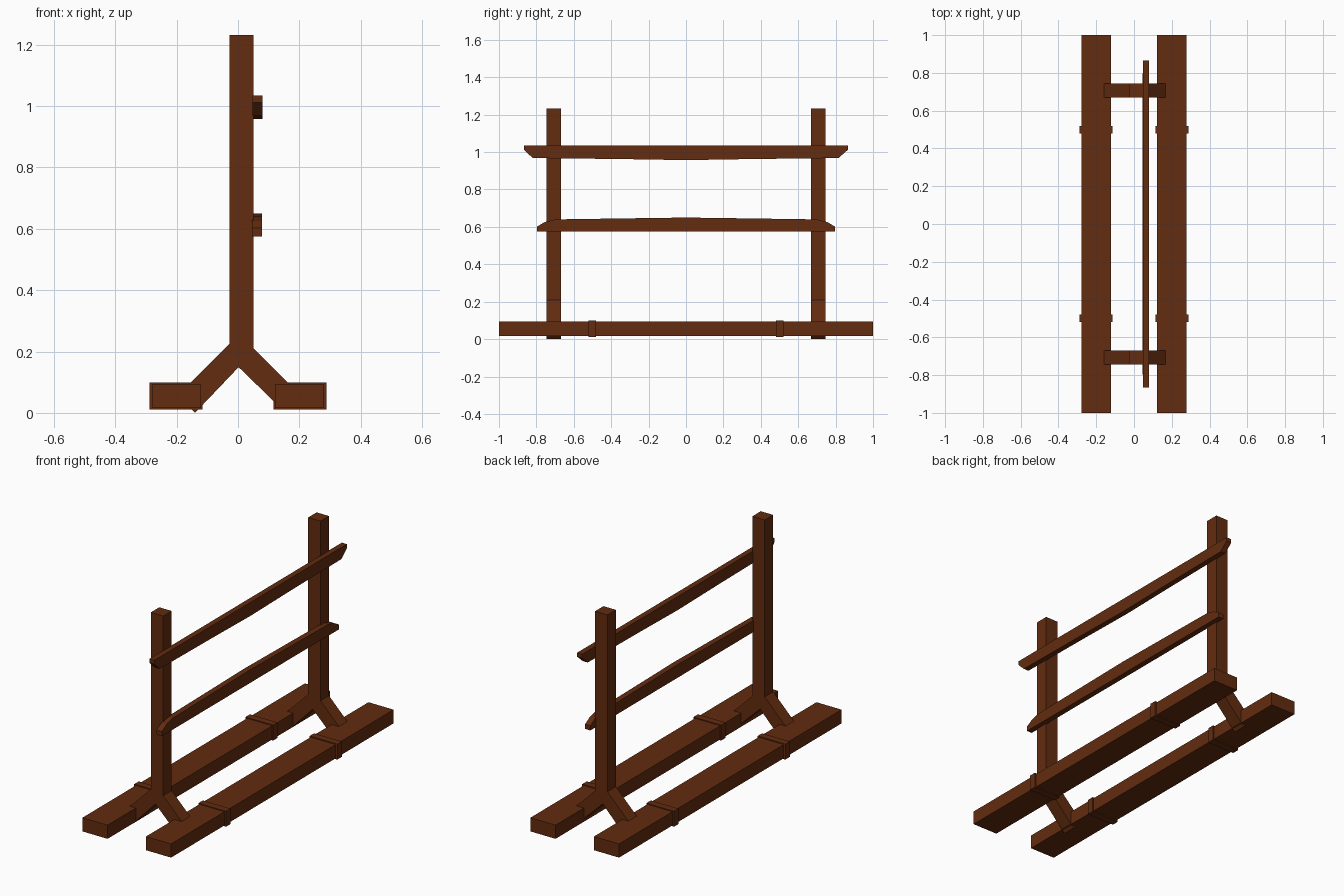
import bpy, bmesh

if "Cube" in bpy.data.objects:
    bpy.data.objects.remove(bpy.data.objects["Cube"])

wood = bpy.data.materials.new("dark_brown_wood")
wood.diffuse_color = (0.125, 0.025, 0.005, 1)
wood.use_nodes = True
wood.node_tree.nodes["Principled BSDF"].inputs["Base Color"].default_value = wood.diffuse_color


def prism(name, profile, to_a, to_b):
    """Extrude a 2D profile between two mapped end positions."""
    bm = bmesh.new()
    a = [bm.verts.new(to_a(u, v)) for u, v in profile]
    b = [bm.verts.new(to_b(u, v)) for u, v in profile]
    n = len(profile)
    bm.faces.new(a)
    bm.faces.new(b[::-1])
    for i in range(n):
        j = (i + 1) % n
        bm.faces.new((a[i], b[i], b[j], a[j]))
    bmesh.ops.recalc_face_normals(bm, faces=bm.faces[:])
    me = bpy.data.meshes.new(name)
    bm.to_mesh(me)
    bm.free()
    me.materials.append(wood)
    ob = bpy.data.objects.new(name, me)
    bpy.context.collection.objects.link(ob)
    return ob


def along_y(name, profile, y0, y1):
    return prism(name, profile, lambda x, z: (x, y0, z), lambda x, z: (x, y1, z))


def along_x(name, profile, x0, x1):
    return prism(name, profile, lambda y, z: (x0, y, z), lambda y, z: (x1, y, z))


def rect(u0, u1, v0, v1):
    return [(u0, v0), (u1, v0), (u1, v1), (u0, v1)]


# Ground beams with straps wrapped around them
for s, side in ((-1, "left"), (1, "right")):
    along_y(f"{side}_beam", rect(s * 0.2 - 0.079, s * 0.2 + 0.079, 0.016, 0.094), -1, 1)
    for e, end in ((-1, "front"), (1, "back")):
        along_y(f"{side}_{end}_strap",
                rect(s * 0.202 - 0.087, s * 0.202 + 0.087, 0.011, 0.099),
                e * 0.5 - 0.02, e * 0.5 + 0.02)

# Upright posts with forked feet
fork = [(-0.027, 1.232), (0.051, 1.232), (0.051, 0.21), (0.19, 0.071),
        (0.137, 0.018), (0.002, 0.149), (-0.14, 0.0), (-0.195, 0.057),
        (-0.027, 0.226)]
for e, end in ((-1, "front"), (1, "back")):
    along_y(f"{end}_forked_post", fork, e * 0.707 - 0.038, e * 0.707 + 0.038)

# Upper rail: flat top, bowed underside, chamfered ends
along_x("upper_rail",
        [(-0.865, 1.034), (0.865, 1.034), (0.865, 1.012), (0.815, 0.968),
         (0.36, 0.963), (0, 0.957), (-0.36, 0.963), (-0.82, 0.968),
         (-0.865, 1.012)], 0.048, 0.08)

# Lower rail: flat underside, bowed top, chamfered ends
along_x("lower_rail",
        [(-0.796, 0.575), (0.796, 0.575), (0.796, 0.602), (0.755, 0.626),
         (0.70, 0.64), (0.36, 0.645), (0, 0.65), (-0.36, 0.645),
         (-0.70, 0.64), (-0.755, 0.626), (-0.796, 0.602)], 0.045, 0.078)
